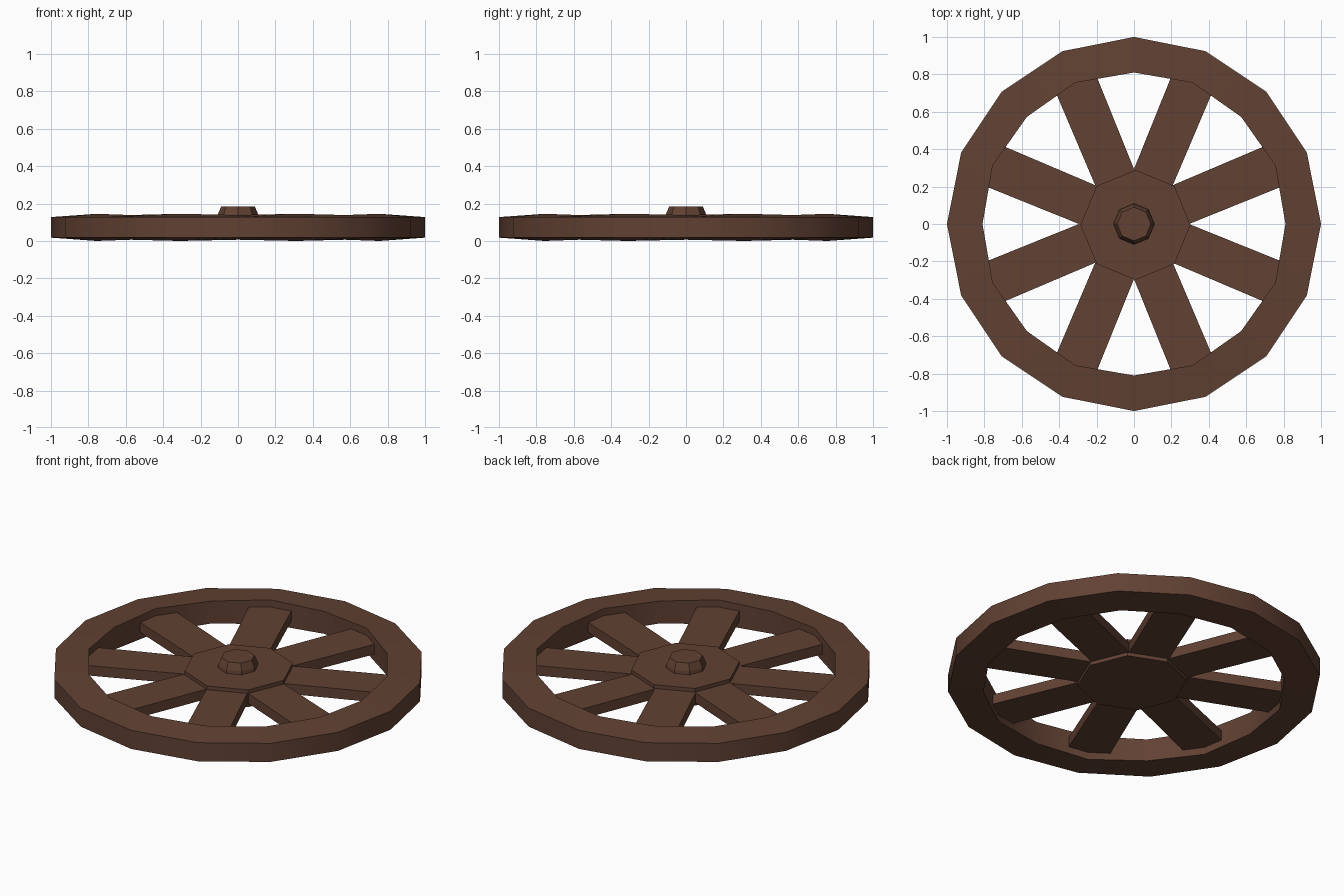
import bpy, bmesh, math

if "Cube" in bpy.data.objects:
    bpy.data.objects.remove(bpy.data.objects["Cube"])

wood = bpy.data.materials.new("dark_brown_wood")
wood.diffuse_color = (0.12, 0.053, 0.033, 1)
wood.use_nodes = True
wood.node_tree.nodes["Principled BSDF"].inputs["Base Color"].default_value = wood.diffuse_color


def make(name, bm):
    bmesh.ops.recalc_face_normals(bm, faces=bm.faces[:])
    me = bpy.data.meshes.new(name)
    bm.to_mesh(me)
    bm.free()
    me.materials.append(wood)
    ob = bpy.data.objects.new(name, me)
    bpy.context.collection.objects.link(ob)
    return ob


def prism(name, sections, n, centre=(0, 0)):
    """Solid of stacked n-gons; sections are (radius, z)."""
    bm = bmesh.new()
    rings = [[bm.verts.new((centre[0] + r * math.cos(2 * math.pi * i / n),
                            centre[1] + r * math.sin(2 * math.pi * i / n), z))
              for i in range(n)] for r, z in sections]
    for a, b in zip(rings, rings[1:]):
        for i in range(n):
            j = (i + 1) % n
            bm.faces.new((a[i], a[j], b[j], b[i]))
    bm.faces.new(rings[0])
    bm.faces.new(rings[-1])
    return make(name, bm)


# Rim: 16 sides, inner edge a little thicker where the spokes meet it
N = 16
MID = 0.0725
bm = bmesh.new()
loops = []
for i in range(N):
    a = 2 * math.pi * i / N
    h = 0.0725 if i % 2 else 0.066
    ri = 0.818 if i % 2 else 0.81
    section = [(1.0, MID - 0.055), (1.0, MID + 0.055), (ri, MID + h), (ri, MID - h)]
    loops.append([bm.verts.new((r * math.cos(a), r * math.sin(a), z)) for r, z in section])
for i in range(N):
    p, q = loops[i], loops[(i + 1) % N]
    for k in range(4):
        m = (k + 1) % 4
        bm.faces.new((p[k], q[k], q[m], p[m]))
rim = make("rim", bm)
bpy.context.view_layer.objects.active = rim
rim.select_set(True)
bpy.ops.object.shade_smooth_by_angle(angle=math.radians(30))
rim.select_set(False)

# Hub and axle boss
prism("hub", [(0.294, 0.022), (0.294, 0.124)], 8, (0.008, -0.005))
prism("axle_boss", [(0.11, 0.12), (0.107, 0.144), (0.09, 0.184)], 8)

# Spokes: eight flat planks running from inside the hub into the rim
for s in range(8):
    a = math.radians(22.5 + 45 * s)
    bm = bmesh.new()
    bmesh.ops.create_cube(bm, size=1)
    for v in bm.verts:
        out = v.co.x > 0
        r = 0.87 if out else 0.22
        w = (0.118 if out else 0.112) * (1 if v.co.y > 0 else -1)
        z = 0.102 if v.co.z > 0 else 0.043
        v.co = (r * math.cos(a) - w * math.sin(a), r * math.sin(a) + w * math.cos(a), z)
    make(f"spoke_{s + 1}", bm)
